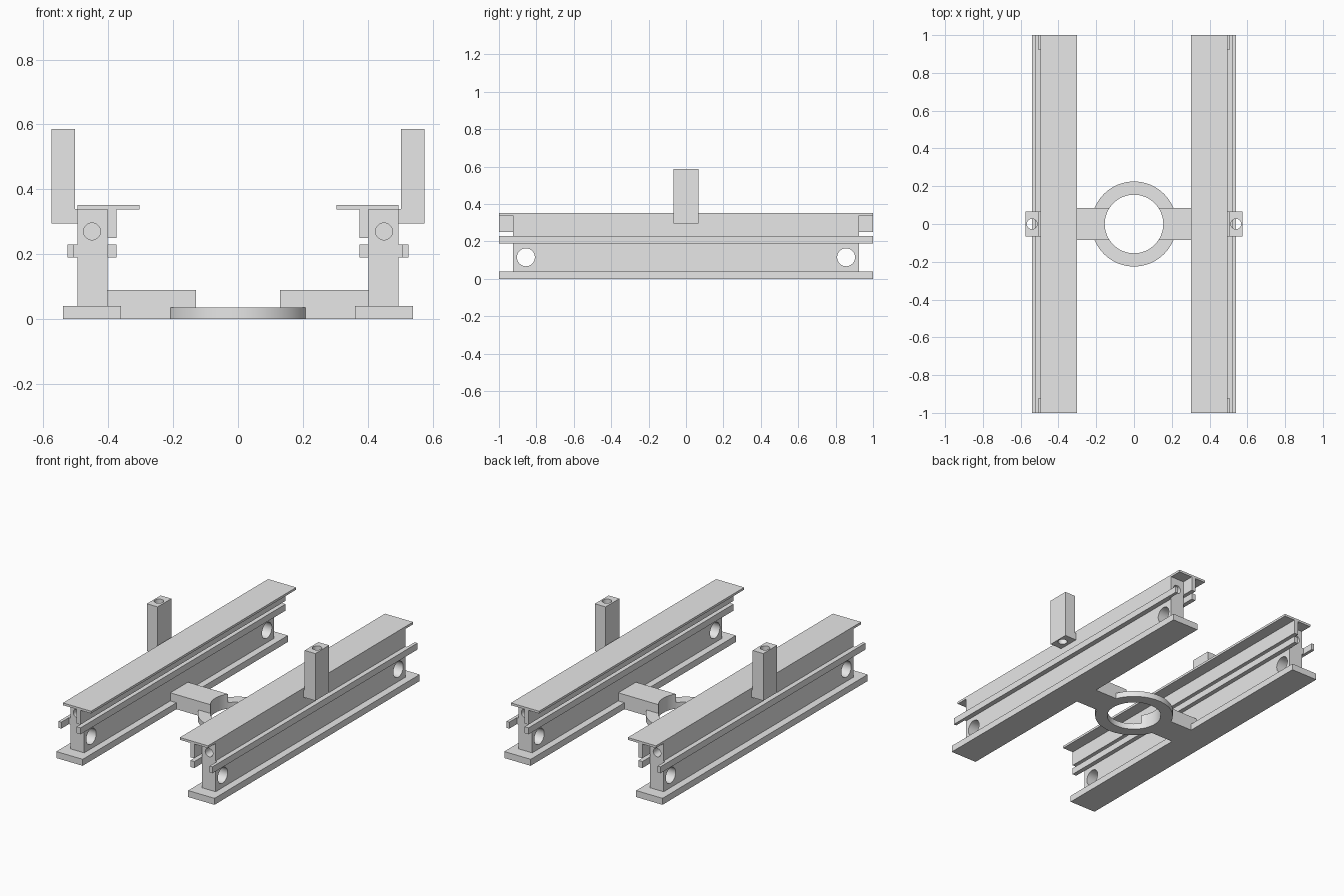
import bpy, bmesh, math
from mathutils import Matrix, Vector

cube = bpy.data.objects.get("Cube")
if cube:
    bpy.data.objects.remove(cube, do_unlink=True)

grey = bpy.data.materials.new("light grey")
grey.use_nodes = True
grey.diffuse_color = (0.8, 0.8, 0.8, 1)
grey.node_tree.nodes["Principled BSDF"].inputs["Base Color"].default_value = (0.8, 0.8, 0.8, 1)


def make_object(name, bm):
    bmesh.ops.recalc_face_normals(bm, faces=bm.faces)
    mesh = bpy.data.meshes.new(name)
    bm.to_mesh(mesh)
    bm.free()
    mesh.materials.append(grey)
    obj = bpy.data.objects.new(name, mesh)
    bpy.context.collection.objects.link(obj)
    return obj


def prism(name, profile, half_length, side=1):
    """Extrude an x-z profile evenly along y."""
    bm = bmesh.new()
    verts = [bm.verts.new((side * x, -half_length, z)) for x, z in profile]
    face = bm.faces.new(verts)
    ext = bmesh.ops.extrude_face_region(bm, geom=[face])["geom"]
    moved = [v for v in ext if isinstance(v, bmesh.types.BMVert)]
    bmesh.ops.translate(bm, verts=moved, vec=(0, 2 * half_length, 0))
    return make_object(name, bm)


def box(name, x0, x1, z0, z1, half_length, side=1):
    return prism(name, [(x0, z0), (x1, z0), (x1, z1), (x0, z1)], half_length, side)


def cylinder(name, center, radius, depth, axis="Z", segments=32):
    rotation = {"X": Matrix.Rotation(math.pi / 2, 4, "Y"),
                "Y": Matrix.Rotation(math.pi / 2, 4, "X"),
                "Z": Matrix.Identity(4)}[axis]
    bm = bmesh.new()
    bmesh.ops.create_cone(bm, cap_ends=True, segments=segments, radius1=radius,
                          radius2=radius, depth=depth,
                          matrix=Matrix.Translation(Vector(center)) @ rotation)
    return make_object(name, bm)


def combine(target, tools, operation="DIFFERENCE"):
    """Apply booleans and remove the helper objects."""
    for tool in tools:
        tool.hide_render = True
        mod = target.modifiers.new("cut", "BOOLEAN")
        mod.operation, mod.solver, mod.object = operation, "EXACT", tool
    bpy.context.view_layer.update()
    graph = bpy.context.evaluated_depsgraph_get()
    mesh = bpy.data.meshes.new_from_object(target.evaluated_get(graph))
    target.modifiers.clear()
    target.data = mesh
    for tool in tools:
        bpy.data.objects.remove(tool, do_unlink=True)


def smooth(obj):
    bpy.ops.object.select_all(action="DESELECT")
    obj.select_set(True)
    bpy.context.view_layer.objects.active = obj
    bpy.ops.object.shade_smooth_by_angle(angle=math.radians(30))


WEB_END = 0.925
arms = []
for side, label in ((1, "left"), (-1, "right")):
    # Rail foot
    box(label + "_base_plate", 0.36, 0.54, 0, 0.04, 1, side)

    # Upright web with cross holes and blind end holes
    web = box(label + "_web", 0.402, 0.495, 0.04, 0.338, WEB_END, side)
    cutters = []
    for end in (1, -1):
        cutters.append(cylinder("cross_hole", (side * 0.45, end * 0.856, 0.115), 0.048, 0.3, "X"))
        cutters.append(cylinder("end_hole", (side * 0.45, end * WEB_END, 0.27), 0.026, 0.2, "Y"))
    combine(web, cutters)
    smooth(web)

    # Top flange with hanging inner lip
    prism(label + "_top_flange", [(0.303, 0.338), (0.375, 0.338), (0.375, 0.25), (0.402, 0.25),
                                  (0.402, 0.338), (0.495, 0.338), (0.495, 0.352),
                                  (0.303, 0.352)], 1, side)

    # Side strips, the outer one joined to the web by a short spacer
    box(label + "_inner_strip", 0.375, 0.402, 0.19, 0.23, 1, side)
    box(label + "_outer_strip", 0.506, 0.525, 0.19, 0.23, 1, side)
    box(label + "_strip_spacer", 0.495, 0.506, 0.19, 0.23, WEB_END, side)

    # Drilled post on the outside of the rail
    post = prism(label + "_post", [(0.495, 0.295), (0.575, 0.295), (0.575, 0.586),
                                   (0.502, 0.586), (0.502, 0.34), (0.495, 0.34)], 0.067, side)
    combine(post, [cylinder("post_hole", (side * 0.54, 0, 0.44), 0.027, 0.5)])
    smooth(post)

    # Cross arm resting on the foot and reaching the ring
    arms.append(prism(label + "_arm", [(0.1, 0), (0.36, 0), (0.36, 0.04), (0.404, 0.04),
                                       (0.404, 0.09), (0.1, 0.09)], 0.086, side))

# Central ring fused with both arms, bored through
ring = cylinder("center_ring", (0, 0, 0.018), 0.225, 0.036, segments=64)
combine(ring, arms, "UNION")
combine(ring, [cylinder("ring_bore", (0, 0, 0.05), 0.155, 0.4, segments=64)])
smooth(ring)
